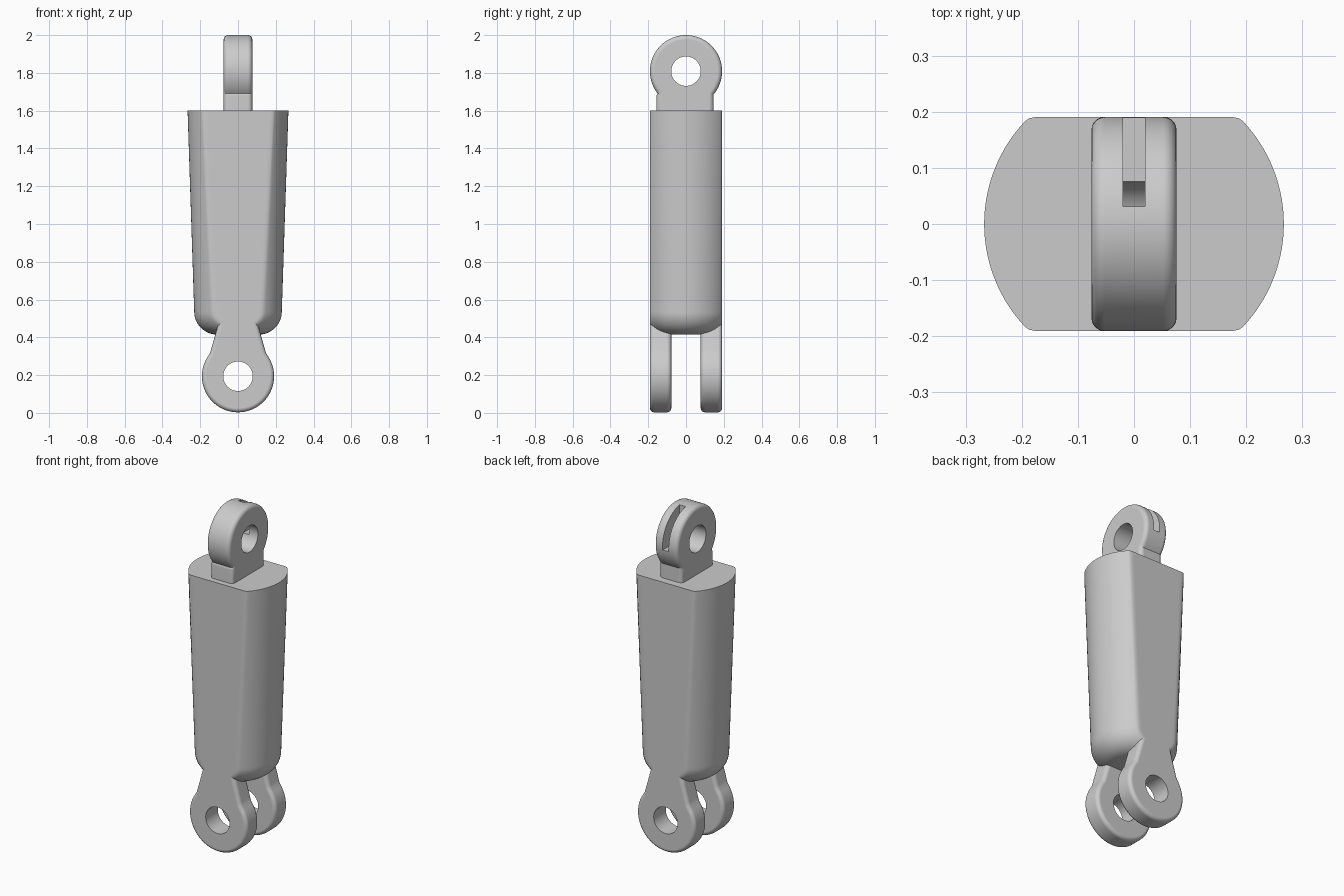
import bpy, bmesh
from math import sin, cos, asin, pi, radians
from mathutils import Matrix

if "Cube" in bpy.data.objects:
    bpy.data.objects.remove(bpy.data.objects["Cube"])

FLAT = 0.191      # half depth of the flat-sided body
EYE_Z, LUG_Z = 1.809, 0.194


def finish(bm, name):
    bmesh.ops.remove_doubles(bm, verts=bm.verts, dist=1e-5)
    bmesh.ops.recalc_face_normals(bm, faces=bm.faces)
    me = bpy.data.meshes.new(name)
    bm.to_mesh(me)
    bm.free()
    ob = bpy.data.objects.new(name, me)
    bpy.context.collection.objects.link(ob)
    return ob


def select(ob):
    bpy.ops.object.select_all(action='DESELECT')
    ob.select_set(True)
    bpy.context.view_layer.objects.active = ob


def boolean(ob, other, op):
    select(ob)
    m = ob.modifiers.new('bool', 'BOOLEAN')
    m.operation, m.solver, m.object = op, 'EXACT', other
    bpy.ops.object.modifier_apply(modifier=m.name)
    bpy.data.objects.remove(other)


def smooth(ob):
    select(ob)
    bpy.ops.object.shade_smooth_by_angle(angle=radians(30))
    m = ob.modifiers.new('normals', 'WEIGHTED_NORMAL')
    m.keep_sharp = True


def arc(cz, r, a0, a1, n):
    return [(r * cos(radians(a0 + (a1 - a0) * i / n)),
             cz + r * sin(radians(a0 + (a1 - a0) * i / n))) for i in range(n + 1)]


def plate(name, outline, d0, d1, along, bevel):
    """Outline extruded along x or y with rounded rims."""
    put = (lambda u, z, d: (d, u, z)) if along == 'x' else (lambda u, z, d: (u, d, z))
    bm = bmesh.new()
    a = [bm.verts.new(put(u, z, d0)) for u, z in outline]
    b = [bm.verts.new(put(u, z, d1)) for u, z in outline]
    caps = [bm.faces.new(a), bm.faces.new(b[::-1])]
    n = len(a)
    for i in range(n):
        bm.faces.new((a[i], b[i], b[(i + 1) % n], a[(i + 1) % n]))
    bmesh.ops.recalc_face_normals(bm, faces=bm.faces)
    edges = list({e for f in caps for e in f.edges})
    bmesh.ops.bevel(bm, geom=edges, offset=bevel, segments=5, profile=0.5,
                    affect='EDGES', clamp_overlap=False)
    return finish(bm, name)


def pin(along, z, r):
    bm = bmesh.new()
    rot = Matrix.Rotation(pi / 2, 4, 'Y' if along == 'x' else 'X')
    bmesh.ops.create_cone(bm, cap_ends=True, segments=64, radius1=r, radius2=r,
                          depth=1, matrix=Matrix.Translation((0, 0, z)) @ rot)
    ob = finish(bm, 'pin_cutter')
    ob.hide_render = True
    return ob


def limit(y, k=0.01):
    """Clamp to the flats with a softly rounded corner."""
    s, a = (1 if y >= 0 else -1), abs(y)
    h = max(k - abs(a - FLAT), 0) / k
    return s * (min(a, FLAT) - h * h * k / 4)


# Body: tapered round section with flattened front and back, rounded bottom
profile = [(0.112 + 0.12 * cos(radians(t)), 0.537 + 0.122 * sin(radians(t)))
           for t in range(-90, 0, 6)]
profile += [(0.232 + 0.035 * i / 16, 0.54 + 1.06 * i / 16) for i in range(17)]
bm = bmesh.new()
rings = []
for r, z in profile:
    ac = asin(min(1, FLAT / r)) if r > FLAT else pi / 2 - 0.05
    angles = []
    for base in (0, pi):
        angles += [base - ac + 2 * ac * i / 48 for i in range(48)]
        angles += [base + ac + (pi - 2 * ac) * i / 24 for i in range(24)]
    rings.append([bm.verts.new((r * cos(t), limit(r * sin(t)), z)) for t in angles])
n = len(rings[0])
for lo, hi in zip(rings, rings[1:]):
    for i in range(n):
        j = (i + 1) % n
        bm.faces.new((lo[i], lo[j], hi[j], hi[i]))
bm.faces.new(rings[0][::-1])
bm.faces.new(rings[-1])
body = finish(bm, 'body_with_fork')

# Fork lugs joined to the body, then drilled
half = [(0.149, 0.316), (0.144, 0.332), (0.104, 0.472), (0.098, 0.52)]
lug = arc(LUG_Z, 0.191, -212, 32, 64) + half + [(-x, z) for x, z in half[::-1]]
for s in (-1, 1):
    boolean(body, plate('lug', lug, s * 0.078, s * FLAT, 'y', 0.022), 'UNION')
boolean(body, pin('y', LUG_Z, 0.078), 'DIFFERENCE')
smooth(body)

# Top eye with its neck, pin hole and rear slot
outline = arc(EYE_Z, 0.191, -40, 218, 72) + [
    (-0.157, 1.68), (-0.157, 1.57), (0.146, 1.57), (0.146, 1.675)]
eye = plate('top_eye', outline, -0.076, 0.076, 'x', 0.024)
boolean(eye, pin('x', EYE_Z, 0.078), 'DIFFERENCE')
bm = bmesh.new()
bmesh.ops.create_cube(bm, size=1, matrix=Matrix.Translation((0, 0.181, 1.94)) @
                      Matrix.Diagonal((0.04, 0.3, 0.3, 1)))
boolean(eye, finish(bm, 'slot_cutter'), 'DIFFERENCE')
smooth(eye)
